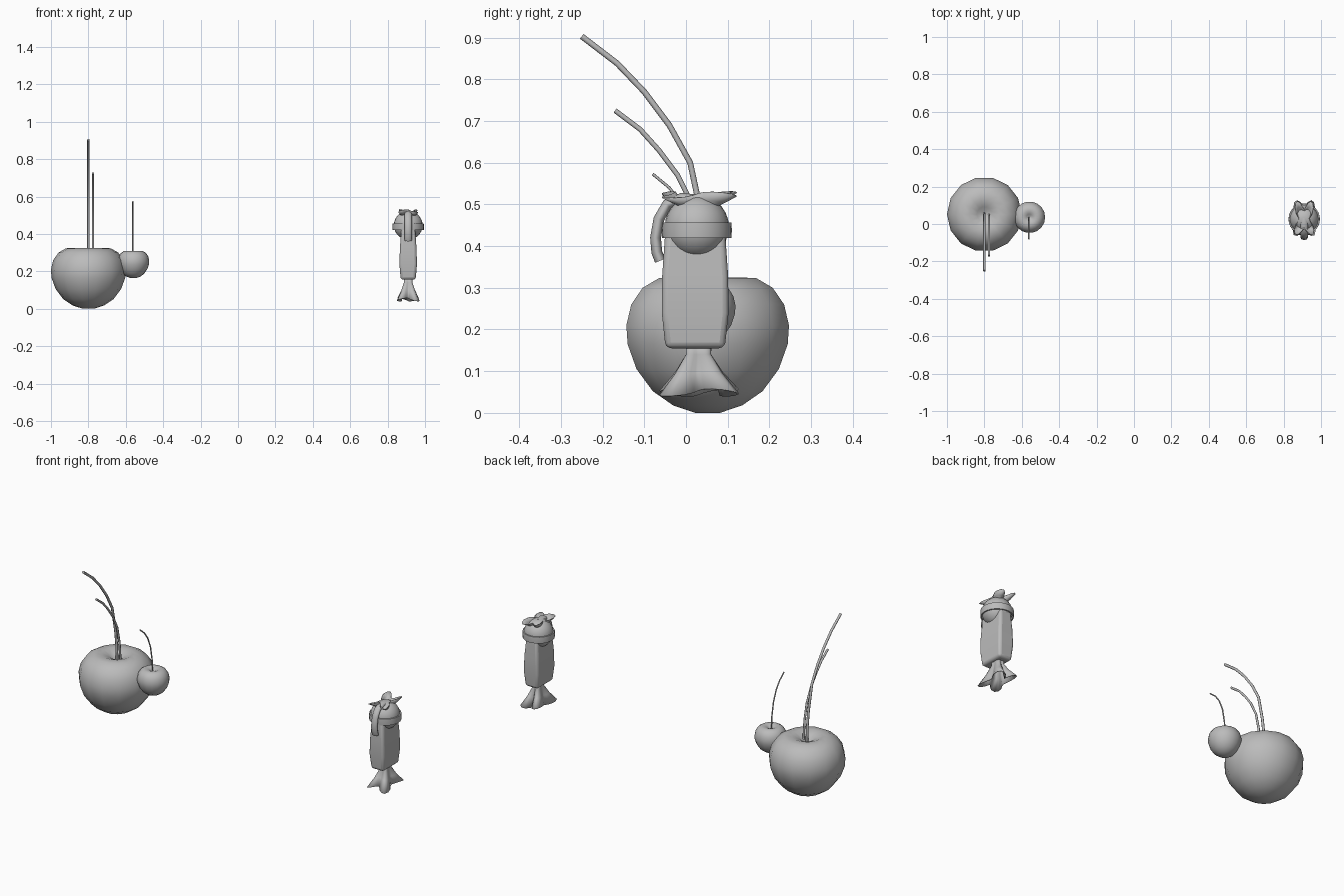
import bpy
import math

cube = bpy.data.objects.get("Cube")
if cube:
    bpy.data.objects.remove(cube, do_unlink=True)

grey = bpy.data.materials.new("plain grey")
grey.use_nodes = True
grey.diffuse_color = (0.5, 0.5, 0.5, 1)
grey.node_tree.nodes["Principled BSDF"].inputs["Base Color"].default_value = (0.5, 0.5, 0.5, 1)


def add_object(name, data, location):
    obj = bpy.data.objects.new(name, data)
    obj.location = location
    data.materials.append(grey)
    bpy.context.collection.objects.link(obj)
    return obj


def loft(name, rings, location, caps=True, angle=40):
    """Skin a stack of equal-length closed rings."""
    n = len(rings[0])
    verts = [p for ring in rings for p in ring]
    faces = [(k * n + i, k * n + (i + 1) % n, (k + 1) * n + (i + 1) % n, (k + 1) * n + i)
             for k in range(len(rings) - 1) for i in range(n)]
    if caps:
        faces.append(tuple(reversed(range(n))))
        faces.append(tuple(range(len(verts) - n, len(verts))))
    mesh = bpy.data.meshes.new(name)
    mesh.from_pydata(verts, [], faces)
    obj = add_object(name, mesh, location)
    bpy.ops.object.select_all(action='DESELECT')
    obj.select_set(True)
    bpy.context.view_layer.objects.active = obj
    bpy.ops.object.shade_smooth_by_angle(angle=math.radians(angle))
    return obj


def lathe(name, profile, location, sides, caps=True):
    rings = [[(r * math.cos(math.tau * i / sides), r * math.sin(math.tau * i / sides), z)
              for i in range(sides)] for r, z in profile]
    return loft(name, rings, location, caps, 60)


def tube(name, x, path, radius, widen=1):
    curve = bpy.data.curves.new(name, 'CURVE')
    curve.dimensions = '3D'
    curve.bevel_depth = radius
    curve.bevel_resolution = 2
    curve.use_fill_caps = True
    spline = curve.splines.new('POLY')
    spline.points.add(len(path) - 1)
    for point, (y, z) in zip(spline.points, path):
        point.co = (0, y, z, 1)
    spline.use_smooth = True
    obj = add_object(name, curve, (x, 0, 0))
    obj.scale.x = widen
    return obj


# Cherries: round bodies with a dimple on top
cherry = [(0.03, 0.0), (0.085, 0.018), (0.135, 0.052), (0.175, 0.105), (0.197, 0.165),
          (0.2, 0.21), (0.188, 0.26), (0.16, 0.3), (0.12, 0.323), (0.08, 0.325),
          (0.04, 0.31), (0.01, 0.285)]
lathe("large_cherry", cherry, (-0.8, 0.052, 0), 14)
lathe("small_cherry", [(r * 0.42, z * 0.45) for r, z in cherry], (-0.559, 0.036, 0.163), 18)

# Curved stems
tube("long_stem", -0.8, [(0.055, 0.28), (0.05, 0.38), (0.04, 0.46), (0.025, 0.53), (0.01, 0.6),
                         (-0.04, 0.69), (-0.1, 0.77), (-0.165, 0.838), (-0.25, 0.903)], 0.007)
tube("short_stem", -0.775, [(0.05, 0.28), (0.04, 0.4), (0.02, 0.49), (0, 0.53), (-0.02, 0.57),
                            (-0.065, 0.63), (-0.11, 0.68), (-0.17, 0.725)], 0.006)
tube("small_stem", -0.562, [(0.035, 0.28), (0.03, 0.36), (0.015, 0.44), (-0.01, 0.5),
                            (-0.04, 0.54), (-0.08, 0.573)], 0.0035)

# Wrapped sweet: a tapered slab with rounded edges
CX, CY = 0.91, 0.022
slab = [(0.04, 0.071, 0.155), (0.047, 0.08, 0.24), (0.044, 0.079, 0.33), (0.034, 0.07, 0.46)]
body = loft("sweet_body", [[(-a, -b, z), (a, -b, z), (a, b, z), (-a, b, z)] for a, b, z in slab],
            (CX, CY, 0))
bevel = body.modifiers.new("rounded_edges", 'BEVEL')
bevel.width = 0.014
bevel.segments = 3
bevel.limit_method = 'ANGLE'

# Ball on top with a band around its middle
R = 0.077
ball = [(R * math.sin(math.pi * k / 14), -R * math.cos(math.pi * k / 14)) for k in range(1, 14)]
lathe("sweet_ball", ball, (CX, CY + 0.004, 0.446), 24)
band = lathe("ball_band", [(0.076, 0.42), (0.083, 0.42), (0.084, 0.438), (0.083, 0.456),
                           (0.076, 0.456)], (CX, CY + 0.004, 0), 28, False)


# Pleated wrapper ends, flaring into four lobes
def frill(name, sections):
    rings = []
    for a, b, fold, z, wave in sections:
        ring = []
        for i in range(32):
            t = math.tau * i / 32
            lobe = 1 - fold * (0.5 + 0.5 * math.cos(4 * t)) + 0.06 * fold * math.sin(7 * t)
            ring.append((a * lobe * math.cos(t), b * lobe * math.sin(t),
                         z + wave * math.sin(3 * t + 0.6)))
        rings.append(ring)
    obj = loft(name, rings, (CX, CY + 0.008, 0), False, 60)
    solid = obj.modifiers.new("foil_thickness", 'SOLIDIFY')
    solid.thickness = 0.003
    return obj


frill("lower_frill", [(0.024, 0.034, 0.2, 0.165, 0), (0.024, 0.034, 0.3, 0.14, 0),
                      (0.045, 0.07, 0.45, 0.095, 0.003), (0.074, 0.122, 0.55, 0.048, 0.009)])
frill("upper_frill", [(0.02, 0.025, 0.2, 0.475, 0), (0.03, 0.045, 0.35, 0.49, 0),
                      (0.055, 0.08, 0.5, 0.505, 0.004), (0.068, 0.118, 0.55, 0.522, 0.008)])

# Strap curling from the top down the front
tube("front_strap", CX, [(0.03, 0.51), (-0.01, 0.515), (-0.045, 0.5), (-0.065, 0.465),
                         (-0.073, 0.42), (-0.07, 0.385), (-0.062, 0.365)], 0.013, 1.5)
